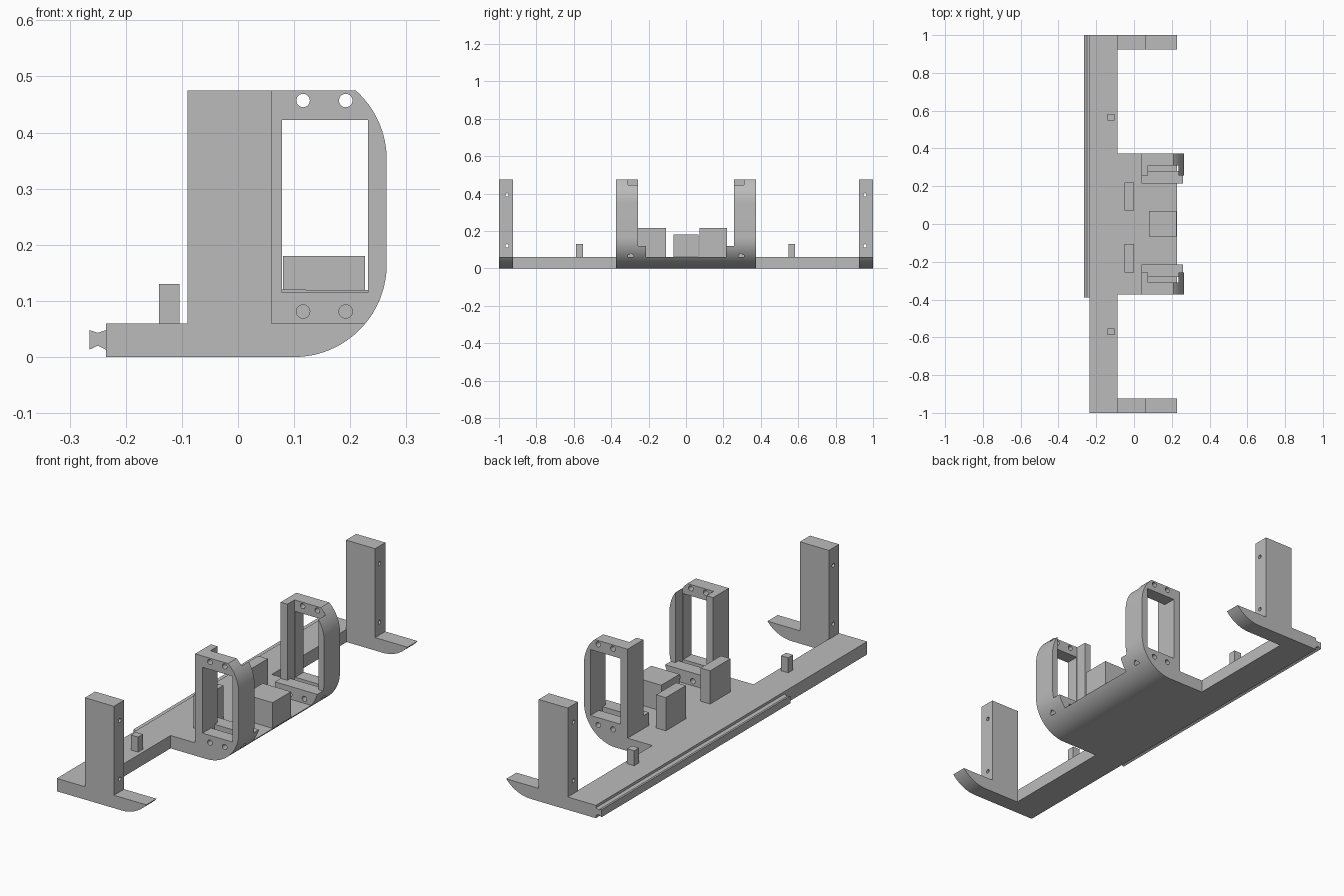
import bpy, bmesh, math

cube = bpy.data.objects.get("Cube")
if cube:
    bpy.data.objects.remove(cube, do_unlink=True)

grey = bpy.data.materials.new("plain_grey")
grey.use_nodes = True
colour = (0.5, 0.5, 0.5, 1)
grey.diffuse_color = colour
grey.node_tree.nodes["Principled BSDF"].inputs["Base Color"].default_value = colour


def arc(cx, cz, r, start, end, n=16):
    angles = [math.radians(start + (end - start) * i / n) for i in range(n + 1)]
    return [(cx + r * math.cos(a), cz + r * math.sin(a)) for a in angles]


def prism(name, profile, y0, y1):
    """Extrude an x-z profile along y."""
    bm = bmesh.new()
    face = bm.faces.new([bm.verts.new((x, y0, z)) for x, z in profile])
    out = bmesh.ops.extrude_face_region(bm, geom=[face])
    moved = [v for v in out["geom"] if isinstance(v, bmesh.types.BMVert)]
    bmesh.ops.translate(bm, verts=moved, vec=(0, y1 - y0, 0))
    bmesh.ops.recalc_face_normals(bm, faces=bm.faces)
    mesh = bpy.data.meshes.new(name)
    bm.to_mesh(mesh)
    bm.free()
    mesh.materials.append(grey)
    ob = bpy.data.objects.new(name, mesh)
    bpy.context.collection.objects.link(ob)
    return ob


def box(name, x0, x1, y0, y1, z0, z1):
    return prism(name, [(x0, z0), (x1, z0), (x1, z1), (x0, z1)], y0, y1)


def rod(name, centre, radius, length, axis):
    turn = (math.pi / 2, 0, 0) if axis == "y" else (0, math.pi / 2, 0)
    bpy.ops.mesh.primitive_cylinder_add(vertices=24, radius=radius, depth=length,
                                        location=centre, rotation=turn)
    ob = bpy.context.object
    ob.name = name
    ob.data.materials.append(grey)
    return ob


def combine(target, tool, operation="DIFFERENCE"):
    """Apply a boolean and discard the tool."""
    tool.hide_render = True
    mod = target.modifiers.new("combine", "BOOLEAN")
    mod.operation = operation
    mod.solver = "EXACT"
    mod.object = tool
    bpy.context.view_layer.objects.active = target
    bpy.ops.object.modifier_apply(modifier=mod.name)
    bpy.data.objects.remove(tool, do_unlink=True)


def smooth(ob):
    bpy.ops.object.select_all(action="DESELECT")
    ob.select_set(True)
    bpy.context.view_layer.objects.active = ob
    bpy.ops.object.shade_smooth_by_angle(angle=math.radians(30))


top = 0.06      # upper surface of the base
height = 0.475  # top of posts and brackets
lower = (0.1, 0.165, 0.165)
upper = (0.1, 0.352, 0.165)
rim_angle = -39.5

# Base with rounded underside, cut away between the feet and the middle
base = prism("base_frame", [(-0.235, 0)] + arc(*lower, -90, rim_angle) + [(-0.235, top)], -1, 1)
for s in (-1, 1):
    y0, y1 = sorted((s * 0.373, s * 0.925))
    combine(base, box("gap_cutter", -0.087, 0.4, y0, y1, -0.1, 0.2))

# End posts with side holes
for s in (-1, 1):
    y0, y1 = sorted((s * 0.925, s))
    combine(base, box("end_post", -0.09, 0.06, y0, y1, 0.03, height), "UNION")
    for z in (0.12, 0.393):
        combine(base, rod("hole_cutter", (0, s * 0.957, z), 0.009, 0.5, "x"))
smooth(base)

# Rounded window brackets
outline = ([(0.04, top)] + arc(*lower, rim_angle, 0) + arc(*upper, 0, 48.2)
           + [(0.04, height)])
block_outline = [(0.04, top)] + arc(*lower, rim_angle, -16) + [(0.04, 0.12)]
for s, side in ((-1, "front"), (1, "back")):
    def span(a, b):
        return sorted((s * a, s * b))

    bracket = prism(side + "_bracket", outline, *span(0.257, 0.373))
    # Recess on the inner side leaves a wall and an outer rim
    combine(bracket, box("recess_cutter", 0.075, 0.235, *span(0.2, 0.31), top + 0.001, 0.6))
    combine(bracket, box("window_cutter", 0.078, 0.232, *span(0.2, 0.5), 0.115, 0.422))
    # Lower clamping block, separated from the web by a groove
    combine(bracket, prism("clamp_block", block_outline, *span(0.215, 0.28)), "UNION")
    for x in (0.116, 0.192):
        for z in (0.081, 0.457):
            combine(bracket, rod("hole_cutter", (x, s * 0.3, z), 0.012, 0.4, "y"))
    combine(bracket, rod("drain_cutter", (0.25, s * 0.294, 0.07), 0.009, 0.06, "x"))
    smooth(bracket)

# Waisted rail along the edge
prism("edge_rail", [(-0.265, 0.013), (-0.25, 0.02), (-0.235, 0.013),
                    (-0.235, 0.048), (-0.25, 0.043), (-0.265, 0.048)], -0.39, 1)

# Blocks and pegs standing on the base
box("centre_block", 0.08, 0.226, -0.067, 0.068, top, 0.18)
box("front_upright_block", -0.05, 0, -0.256, -0.107, top, 0.215)
box("back_upright_block", -0.05, 0, 0.072, 0.22, top, 0.215)
for y, side in ((-0.57, "front"), (0.565, "back")):
    box(side + "_peg", -0.141, -0.104, y - 0.018, y + 0.018, top, 0.13)
